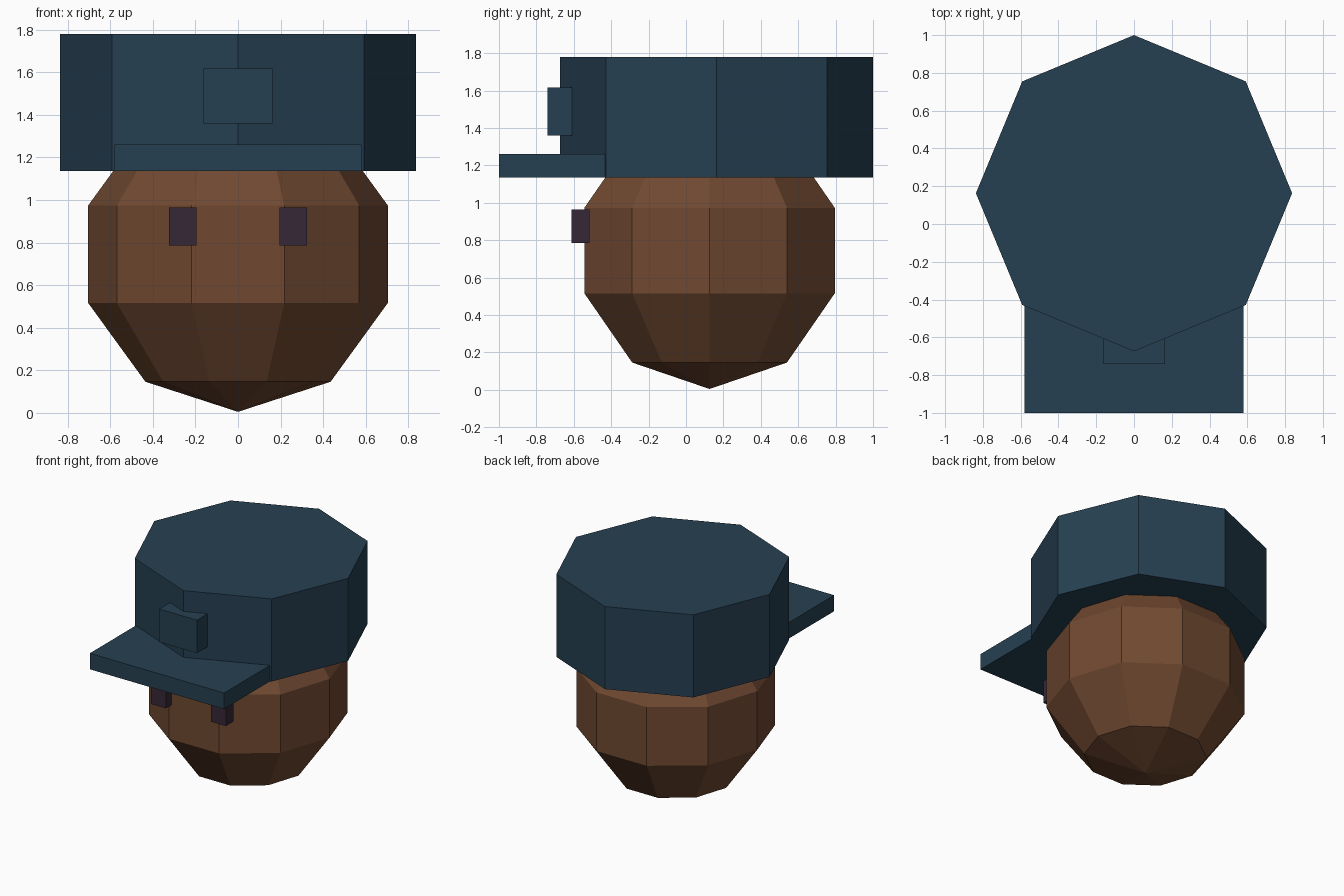
import bpy
import math

if "Cube" in bpy.data.objects:
    bpy.data.objects.remove(bpy.data.objects["Cube"])


def material(name, rgb):
    """Flat material from 0-255 sRGB values."""
    def lin(c):
        c /= 255
        return c / 12.92 if c <= 0.04045 else ((c + 0.055) / 1.055) ** 2.4
    m = bpy.data.materials.new(name)
    m.diffuse_color = (*[lin(c) for c in rgb], 1)
    m.use_nodes = True
    m.node_tree.nodes["Principled BSDF"].inputs["Base Color"].default_value = m.diffuse_color
    return m


SKIN = material("brown_skin", (112, 73, 49))
CAP = material("navy_cloth", (38, 64, 82))
EYE = material("dark_eye", (53, 39, 54))


def finish(name, mat):
    ob = bpy.context.object
    ob.name = name
    ob.data.materials.append(mat)
    return ob


def box(name, mat, x, y, z):
    """Box spanning the given (min, max) ranges."""
    spans = (x, y, z)
    bpy.ops.mesh.primitive_cube_add(size=1, location=[(a + b) / 2 for a, b in spans])
    ob = finish(name, mat)
    ob.scale = [b - a for a, b in spans]
    bpy.ops.object.transform_apply(location=False, rotation=False, scale=True)
    return ob


# Head: low-poly sphere with a vertex edge facing forward
bpy.ops.mesh.primitive_uv_sphere_add(segments=10, ring_count=5, radius=0.74,
                                     location=(0, 0.126, 0.745),
                                     rotation=(0, 0, math.pi / 2))
finish("head", SKIN)

# Cap crown: eight-sided drum with a corner facing forward
bpy.ops.mesh.primitive_cylinder_add(vertices=8, radius=0.837, depth=0.645,
                                    location=(0, 0.163, 1.4575))
finish("cap_crown", CAP)

# Peak and front badge
box("cap_peak", CAP, (-0.58, 0.58), (-1.0, -0.42), (1.135, 1.26))
box("cap_badge", CAP, (-0.163, 0.163), (-0.74, -0.61), (1.36, 1.618))

# Eyes
for side, label in ((-1, "left"), (1, "right")):
    box("eye_" + label, EYE, sorted((side * 0.195, side * 0.323)),
        (-0.612, -0.517), (0.785, 0.965))
